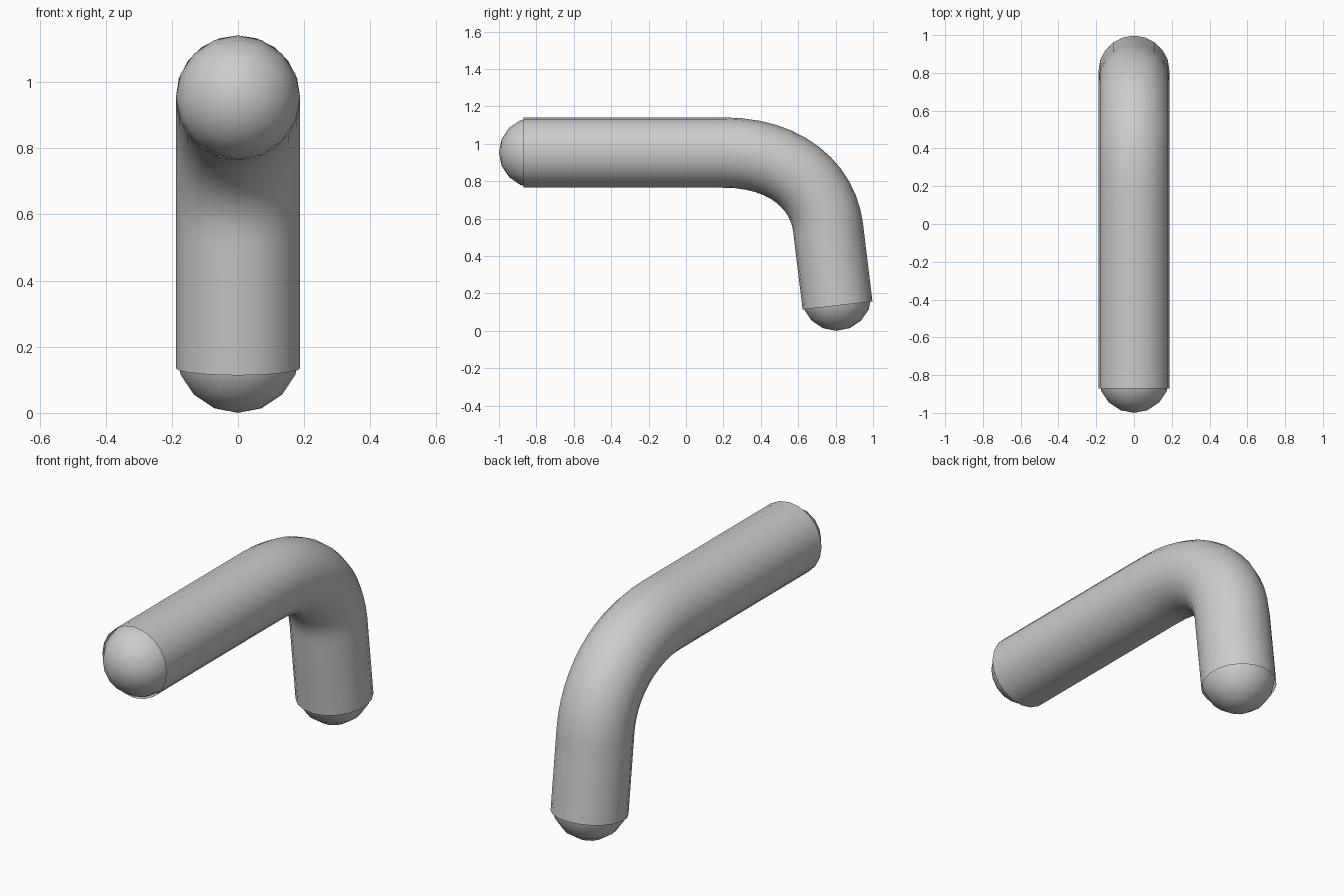
import bpy
import math
from mathutils import Vector

if "Cube" in bpy.data.objects:
    bpy.data.objects.remove(bpy.data.objects["Cube"])

R = 0.188

# bent tube: bevelled bezier swept along the arm, bend and leg
# each entry: point, left handle, right handle as (y, z)
path = [
    ((-0.87, 0.953), (-1.0, 0.953), (-0.5, 0.953)),
    ((0.20, 0.953), (-0.15, 0.953), (0.54, 0.953)),
    ((0.76, 0.55), (0.733, 0.77), (0.775, 0.42)),
    ((0.81, 0.135), (0.795, 0.265), (0.82, 0.03)),
]
data = bpy.data.curves.new("bent_tube", 'CURVE')
data.dimensions = '3D'
data.bevel_depth = R
data.bevel_resolution = 8
data.resolution_u = 12
spline = data.splines.new('BEZIER')
spline.bezier_points.add(len(path) - 1)
for bp, (co, left, right) in zip(spline.bezier_points, path):
    bp.handle_left_type = bp.handle_right_type = 'FREE'
    bp.co = (0, *co)
    bp.handle_left = (0, *left)
    bp.handle_right = (0, *right)
tube = bpy.data.objects.new("bent_tube", data)
bpy.context.collection.objects.link(tube)
bpy.context.view_layer.objects.active = tube
tube.select_set(True)
bpy.ops.object.convert(target='MESH')
bpy.ops.object.shade_smooth_by_angle(angle=math.radians(40))


# rounded ends: spheres sunk into the tube ends, pole along the tube axis
def end_ball(name, y, z, axis):
    bpy.ops.mesh.primitive_uv_sphere_add(
        segments=16, ring_count=8, radius=R, location=(0, y, z),
        rotation=Vector(axis).to_track_quat('Z', 'X').to_euler())
    bpy.context.object.name = name
    bpy.ops.object.shade_smooth()


end_ball("arm_end", -1 + R, 0.953, (0, -1, 0))
end_ball("leg_end", 0.804, R, (0, 0, -1))
